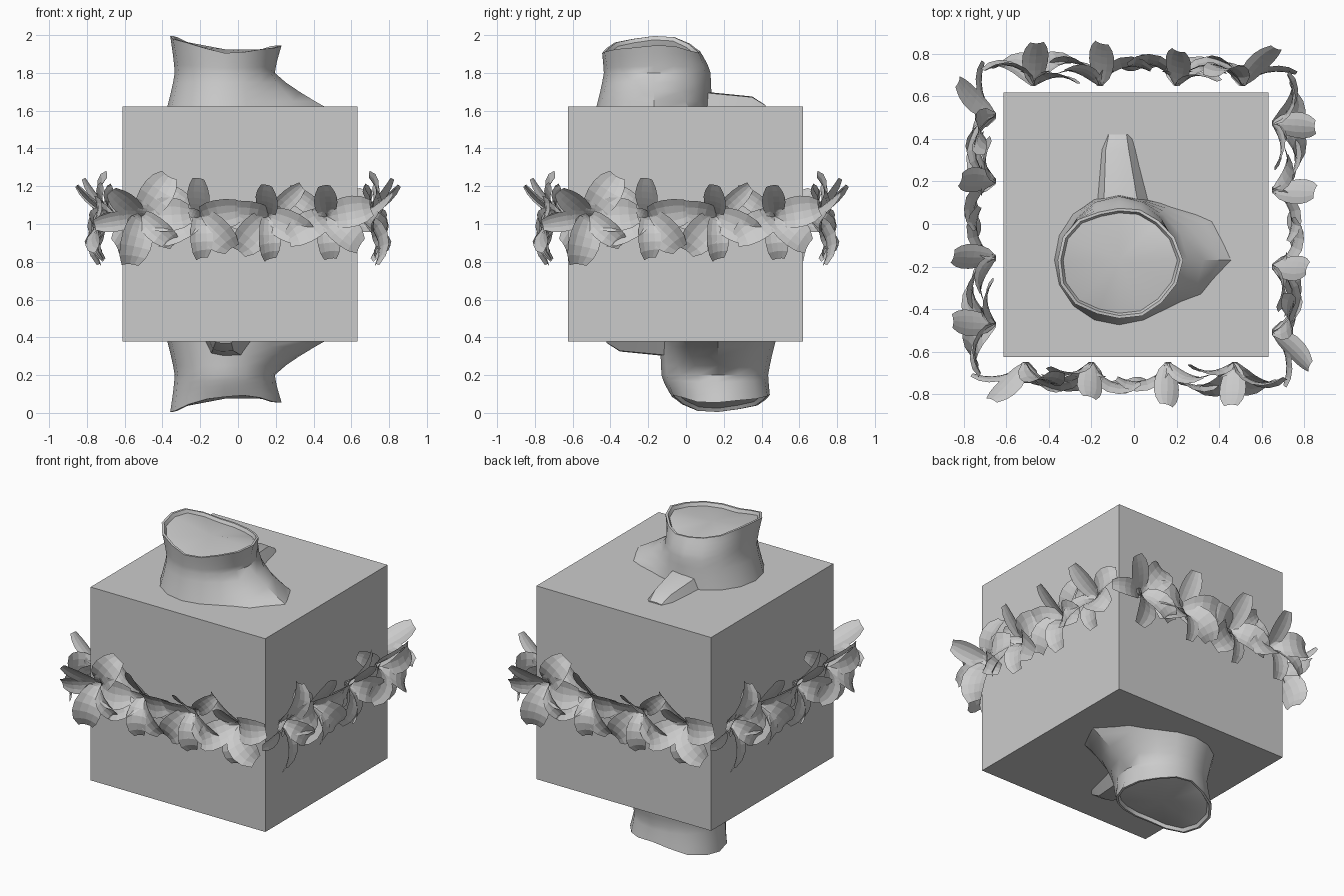
import bpy, bmesh, math, random
from mathutils import Vector, Matrix
from math import sin, cos, pi, radians

if "Cube" in bpy.data.objects:
    bpy.data.objects.remove(bpy.data.objects["Cube"])


def make_object(name, bm, smooth=None):
    me = bpy.data.meshes.new(name)
    bm.to_mesh(me)
    bm.free()
    ob = bpy.data.objects.new(name, me)
    bpy.context.collection.objects.link(ob)
    if smooth:
        bpy.ops.object.select_all(action='DESELECT')
        bpy.context.view_layer.objects.active = ob
        ob.select_set(True)
        bpy.ops.object.shade_smooth_by_angle(angle=radians(smooth))


def bridge(bm, a, b, closed=True):
    n = len(a)
    for i in range(n if closed else n - 1):
        j = (i + 1) % n
        bm.faces.new((a[i], a[j], b[j], b[i]))


# Central block
bm = bmesh.new()
bmesh.ops.create_cube(bm, size=1.245)
bmesh.ops.translate(bm, verts=bm.verts, vec=(0.01, -0.003, 1))
make_object("block", bm)

# Stump: flared foot with one wide root, narrow waist, uneven rim
CX, CY, SIDES = -0.07, -0.17, 16
Z_FOOT, Z_WAIST = 1.6, 1.8


def foot_radius(a):
    return 0.31 + 0.26 * max(0, cos(a - 0.08)) ** 6


def waist_radius(a):
    return 0.265 + 0.035 * max(0, sin(a)) ** 2


def rim_radius(a):
    return 0.277 + 0.018 * cos(2 * a) - 0.015 * sin(a) + 0.006 * cos(5 * a)


def rim_height(a):
    return 1.94 - 0.025 * cos(a) + 0.03 * cos(2 * a) + 0.005 * sin(5 * a)


def wall(t):
    """Radius and height of the wall: t 0..1 foot to waist, 1..2 waist to rim."""
    def at(a):
        w = waist_radius(a)
        if t <= 1:
            r = w + (foot_radius(a) - w) * (1 - t) ** 1.2
            return r, Z_FOOT + (Z_WAIST - Z_FOOT) * t
        s = t - 1
        return w + (rim_radius(a) - w) * s ** 1.3, Z_WAIST + (rim_height(a) - Z_WAIST) * s
    return at


def stump(name, flip):
    bm = bmesh.new()
    levels = [wall(i / 4) for i in range(9)]
    # bevelled rim and sunken cut face
    levels.append(lambda a: (rim_radius(a) * .95, rim_height(a)))
    levels.append(lambda a: (rim_radius(a) * .91, rim_height(a) - .02))
    prev = None
    for level in levels:
        ring = []
        for i in range(SIDES):
            a = 2 * pi * i / SIDES
            r, z = level(a)
            ring.append(bm.verts.new((CX + r * cos(a), CY + r * sin(a), z)))
        if prev:
            bridge(bm, prev, ring)
        prev = ring
    c = bm.verts.new((CX, CY, 1.925))
    for i in range(SIDES):
        bm.faces.new((prev[i], prev[(i + 1) % SIDES], c))
    # small side root, tapering outward
    prev = None
    for y, x, half, top in ((0, -.04, .15, 1.71), (.35, -.07, .09, 1.675), (.42, -.07, .07, 1.63)):
        sec = [bm.verts.new((x + half * u, y, Z_FOOT + (top - Z_FOOT) * h))
               for u, h in ((-1, 0), (-.7, .85), (-.2, 1), (.5, .95), (1, 0))]
        if prev:
            bridge(bm, prev, sec, closed=False)
        prev = sec
    bm.faces.new(prev)
    if flip:
        bmesh.ops.rotate(bm, verts=bm.verts, cent=(0, 0, 1), matrix=Matrix.Rotation(pi, 3, 'X'))
    bmesh.ops.recalc_face_normals(bm, faces=bm.faces)
    make_object(name, bm, 35)


stump("upper_stump", False)
stump("lower_stump", True)


def petal(bm, origin, angle, length, width, lift, curl, roll=0):
    """Blunt curved petal: leaves the centre at angle lift and bends back by curl (degrees)."""
    e = Vector((cos(radians(angle)), 0, sin(radians(angle))))
    n = Vector((0, -1, 0))
    pos, steps, prev = Vector(origin), 6, None
    for k in range(steps + 1):
        u = k / steps
        el = radians(lift - curl * u)
        d = e * cos(el) + n * sin(el)
        twist = Matrix.Rotation(radians(roll), 3, d)
        side = twist @ e.cross(n)
        up = twist @ (n * cos(el) - e * sin(el))
        half = width * (.1 + .42 * sin(pi * (.04 + .88 * u ** 1.15)) ** .65)
        if k == 0:
            half = width * .1
        row = [bm.verts.new(pos + side * half * v / 2 + up * half * .06 * v * v) for v in range(-2, 3)]
        if prev:
            bridge(bm, prev, row, closed=False)
        prev = row
        pos += d * (length / steps)


# One flower: petals as angle, length, width, lift, curl
PETALS = [(92, .26, .12, 50, 15), (208, .29, .16, 58, 95), (8, .28, .16, 58, 100),
          (272, .27, .12, 60, 110), (142, .26, .1, 35, 65), (315, .28, .17, 55, 95)]


def flower(bm, x, turn, flip, size):
    origin = (x, -.65, 1.04)
    for angle, length, width, lift, curl in PETALS:
        a = angle + turn
        petal(bm, origin, 180 - a if flip else a, length * size, width * size,
              lift + random.uniform(-8, 8), curl, random.uniform(-25, 25))
    # small upright inner petals
    for k in range(3):
        petal(bm, origin, 35 + 120 * k + turn, .11, .05, 65, 60)


# Garland: four flowers on each side of the block
for q, side_name in enumerate(("front", "right", "back", "left")):
    random.seed(4)
    bm = bmesh.new()
    flower(bm, -.51, 48, False, 1.05)
    flower(bm, -.2, 0, False, 1)
    flower(bm, .16, -4, True, 1)
    flower(bm, .47, 3, False, 1)
    bmesh.ops.rotate(bm, verts=bm.verts, cent=(0, 0, 0), matrix=Matrix.Rotation(q * pi / 2, 3, 'Z'))
    make_object(side_name + "_flower_garland", bm)
